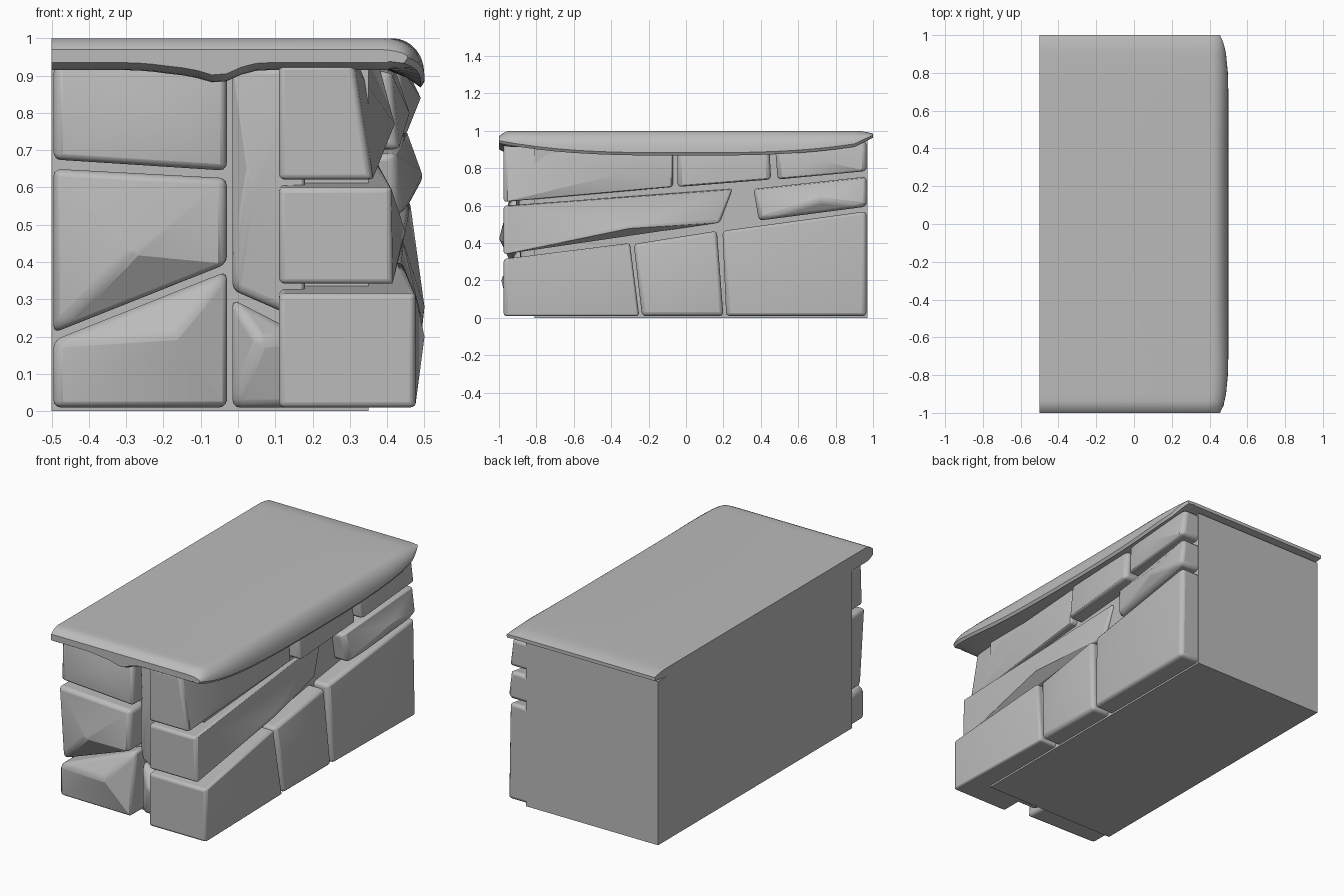
import bpy
import bmesh
import math

default_cube = bpy.data.objects.get("Cube")
if default_cube:
    bpy.data.objects.remove(default_cube, do_unlink=True)

# One plain grey stone colour
GREY = (.5, .5, .5, 1)
stone_grey = bpy.data.materials.new("stone grey")
stone_grey.use_nodes = True
stone_grey.diffuse_color = GREY
stone_grey.node_tree.nodes["Principled BSDF"].inputs["Base Color"].default_value = GREY


def finish(name, bm, bevel=0, smooth=True):
    """Turn a bmesh into a named, shaded object with optional soft edges."""
    bmesh.ops.recalc_face_normals(bm, faces=bm.faces)
    mesh = bpy.data.meshes.new(name)
    bm.to_mesh(mesh)
    bm.free()
    mesh.materials.append(stone_grey)
    obj = bpy.data.objects.new(name, mesh)
    bpy.context.collection.objects.link(obj)
    if bevel:
        modifier = obj.modifiers.new("soft edges", "BEVEL")
        modifier.width = bevel
        modifier.segments = 3
        modifier.limit_method = "ANGLE"
        modifier.angle_limit = math.radians(35)
    if smooth:
        bpy.ops.object.select_all(action="DESELECT")
        obj.select_set(True)
        bpy.context.view_layer.objects.active = obj
        bpy.ops.object.shade_smooth_by_angle(angle=math.radians(32))
    return obj


def front_point(along, height, depth):
    return (along, -depth, height)


def side_point(along, height, depth):
    return (depth, along, height)


def stone(name, place, base, outline, peak, bevel=.02):
    """A stone from corners (along, height, depth) rising to a blunt peak."""
    bm = bmesh.new()
    back = [bm.verts.new(place(a, h, base)) for a, h, d in outline]
    rim = [bm.verts.new(place(*corner)) for corner in outline]
    apex = bm.verts.new(place(*peak))
    bm.faces.new(back)
    count = len(outline)
    for i in range(count):
        j = (i + 1) % count
        bm.faces.new((back[i], back[j], rim[j], rim[i]))
        bm.faces.new((rim[i], rim[j], apex))
    return finish(name, bm, bevel)


# Plain inner wall
bm = bmesh.new()
bmesh.ops.create_cube(bm, size=1)
bmesh.ops.scale(bm, vec=(.85, 1.78, .95), verts=bm.verts)
bmesh.ops.translate(bm, vec=(-.075, .08, .475), verts=bm.verts)
finish("inner_wall", bm, smooth=False)

# Front stones
FRONT_BASE = .79
stone("front_top_stone", front_point, FRONT_BASE,
      [(-.495, .925, .91), (-.03, .925, .91), (-.03, .645, .92), (-.495, .675, .92)],
      (-.22, .83, .96))
stone("front_middle_stone", front_point, FRONT_BASE,
      [(-.495, .65, .94), (-.03, .625, .94), (-.03, .395, .95), (-.495, .21, .9)],
      (-.29, .42, 1))
stone("front_low_stone", front_point, FRONT_BASE,
      [(-.495, .19, .93), (-.03, .375, .9), (-.03, .01, .94), (-.495, .01, .93)],
      (-.17, .21, .99))
stone("front_tall_stone", front_point, FRONT_BASE,
      [(-.015, .93, .87), (.18, .93, .9), (.18, .24, .88), (-.015, .325, .87)],
      (.03, .6, .91))
stone("front_small_stone", front_point, FRONT_BASE,
      [(-.015, .3, .86), (.18, .2, .86), (.18, .01, .86), (-.015, .01, .86)],
      (.06, .19, .92))

# Corner stones that wrap from the front to the side
CORNER_BASE = .11
stone("corner_low_stone", side_point, CORNER_BASE,
      [(-.975, .315, .475), (-.3, .4, .44), (-.25, .01, .46), (-.975, .01, .475)],
      (-.5, .2, .5), .015)
stone("corner_middle_stone", side_point, CORNER_BASE,
      [(-.975, .6, .41), (.25, .69, .36), (.18, .51, .37), (-.975, .34, .415)],
      (-.3, .48, .45), .015)
stone("corner_top_stone", side_point, CORNER_BASE,
      [(-.975, .93, .31), (-.07, .92, .38), (-.07, .7, .39), (-.975, .62, .36)],
      (-.35, .77, .42), .015)

# Side stones
SIDE_BASE = .33
stone("side_low_middle_stone", side_point, SIDE_BASE,
      [(-.28, .395, .43), (.165, .465, .44), (.2, .01, .46), (-.235, .01, .46)],
      (-.03, .26, .49))
stone("side_low_back_stone", side_point, SIDE_BASE,
      [(.195, .465, .44), (.965, .57, .46), (.965, .01, .47), (.215, .01, .46)],
      (.55, .28, .5))
stone("side_middle_back_stone", side_point, SIDE_BASE,
      [(.36, .69, .42), (.965, .755, .45), (.965, .595, .47), (.39, .52, .44)],
      (.72, .63, .5))
stone("side_top_middle_stone", side_point, SIDE_BASE,
      [(-.045, .91, .41), (.445, .92, .42), (.455, .74, .44), (-.045, .7, .43)],
      (.2, .8, .46))
stone("side_top_back_stone", side_point, SIDE_BASE,
      [(.475, .93, .43), (.965, .945, .44), (.965, .785, .46), (.49, .74, .45)],
      (.72, .84, .49))


# Worn top slab: a rounded section swept from front to back
def slab_section(y):
    end = abs(y)
    front_round = max(0, (-.94 - y) / .06)
    back_round = max(0, (y - .9) / .1)
    top = 1 - .03 * front_round ** 2 - .015 * back_round ** 2
    under = .915 + .02 * front_round ** 2
    under += .05 * max(0, (y - .5) / .5) ** 1.5
    lip = .868 + .065 * end ** 3 + .03 * back_round
    reach = .5 - .045 * end ** 12
    points = [(-.5, top), (reach - .085, top)]
    # Rounded outer edge
    for step in range(1, 8):
        angle = math.radians(90 - step * 90 / 7)
        points.append((reach - .085 + .085 * math.cos(angle),
                       lip + .015 + (top - lip - .015) * math.sin(angle)))
    points.append((reach - .01, lip))
    points.append((reach - .05, min(top - .01, (lip + under) / 2 + .004)))
    # Underside, sagging near the front
    for step in range(24):
        x = .4 - .9 * step / 23
        sag = .032 * math.exp(-((x + .05) / .06) ** 2)
        sag += .012 * math.exp(-((x + .15) / .08) ** 2)
        fade = min(1, max(0, (-.7 - y) / .2))
        points.append((x, under - sag * fade))
    return points


stations = [-1, -.992, -.98, -.96, -.94]
stations += [-.9 + .1 * i for i in range(19)] + [.93, .96, .98, 1]
bm = bmesh.new()
rings = [[bm.verts.new((x, y, z)) for x, z in slab_section(y)] for y in stations]
for first, second in zip(rings, rings[1:]):
    for i in range(len(first)):
        j = (i + 1) % len(first)
        bm.faces.new((first[i], first[j], second[j], second[i]))
bm.faces.new(rings[0])
bm.faces.new(rings[-1])
finish("top_slab", bm)
